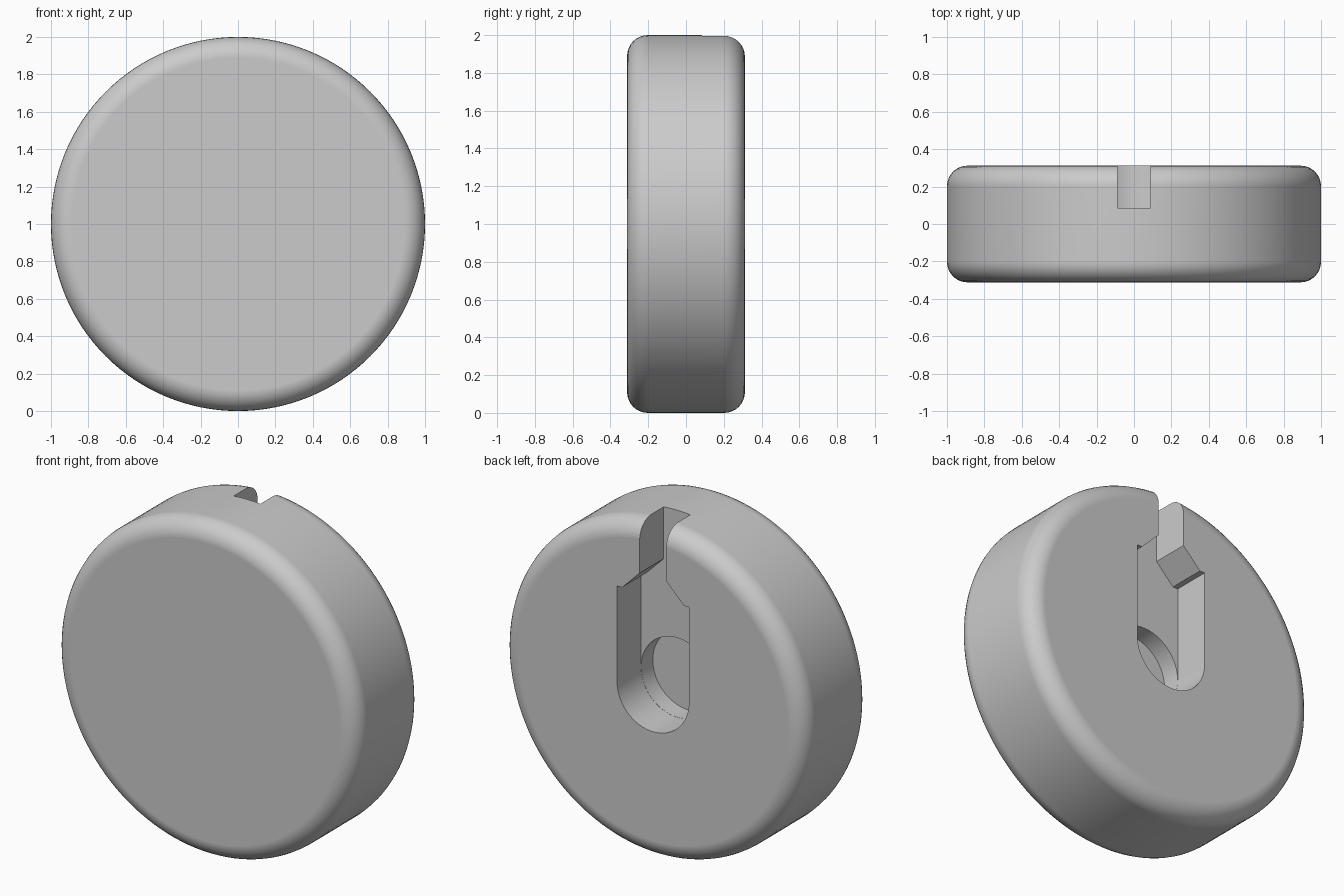
import bpy, bmesh, math
from mathutils import Matrix

cube = bpy.data.objects.get("Cube")
if cube:
    bpy.data.objects.remove(cube, do_unlink=True)

RADIUS, HALF_DEPTH, ROUND = 1.0, 0.312, 0.11
FLOOR_Y, POCKET_Y = 0.085, -0.025
NECK, BORE = 0.088, 0.238          # half widths of the slot

grey = bpy.data.materials.new("plain grey")
grey.use_nodes = True
grey.diffuse_color = (0.6, 0.6, 0.6, 1)
grey.node_tree.nodes["Principled BSDF"].inputs["Base Color"].default_value = (0.6, 0.6, 0.6, 1)


def finish(name, bm):
    bmesh.ops.recalc_face_normals(bm, faces=bm.faces)
    mesh = bpy.data.meshes.new(name)
    bm.to_mesh(mesh)
    bm.free()
    mesh.materials.append(grey)
    obj = bpy.data.objects.new(name, mesh)
    bpy.context.collection.objects.link(obj)
    return obj


def cylinder(radius, y0, y1, segments):
    """Cylinder along y, centred on z = 1."""
    bm = bmesh.new()
    place = Matrix.Translation((0, (y0 + y1) / 2, 1)) @ Matrix.Rotation(math.pi / 2, 4, 'X')
    bmesh.ops.create_cone(bm, cap_ends=True, segments=segments, radius1=radius,
                          radius2=radius, depth=y1 - y0, matrix=place)
    return bm


# Disc with rounded rims
bm = cylinder(RADIUS, -HALF_DEPTH, HALF_DEPTH, 128)
rims = [e for e in bm.edges if abs(e.verts[0].co.y - e.verts[1].co.y) < 0.01]
bmesh.ops.bevel(bm, geom=rims, offset=ROUND, segments=8, profile=0.5, affect='EDGES')
disc = finish("slotted_disc", bm)

# Slot outline: half-round bottom, shoulders, sloped neck, open top
arc = [math.pi + math.pi * i / 32 for i in range(33)]
outline = [(BORE * math.cos(a), 1 + BORE * math.sin(a)) for a in arc]
right_side = [(BORE, 1.57), (0.204, 1.57), (NECK, 1.686), (NECK, 2.2)]
outline += right_side + [(-x, z) for x, z in reversed(right_side)]
bm = bmesh.new()
face = bm.faces.new([bm.verts.new((x, FLOOR_Y, z)) for x, z in outline])
side = bmesh.ops.extrude_face_region(bm, geom=[face])
bmesh.ops.translate(bm, vec=(0, 0.5, 0),
                    verts=[v for v in side["geom"] if isinstance(v, bmesh.types.BMVert)])
slot = finish("slot_cutter", bm)

# Deeper round pocket, a hair inside the slot walls
pocket = finish("pocket_cutter", cylinder(BORE - 0.0008, POCKET_Y, 0.2, 64))

# Cut, then drop the cutters
bpy.ops.object.select_all(action='DESELECT')
bpy.context.view_layer.objects.active = disc
disc.select_set(True)
for cutter in (slot, pocket):
    cutter.hide_render = True
    mod = disc.modifiers.new("cut", 'BOOLEAN')
    mod.operation, mod.solver, mod.object = 'DIFFERENCE', 'EXACT', cutter
    bpy.ops.object.modifier_apply(modifier=mod.name)
    bpy.data.objects.remove(cutter, do_unlink=True)

# Smooth curves, flat faces and crisp slot edges
bpy.ops.object.shade_smooth_by_angle(angle=math.radians(30))
weighted = disc.modifiers.new("flat faces", 'WEIGHTED_NORMAL')
weighted.keep_sharp = True
